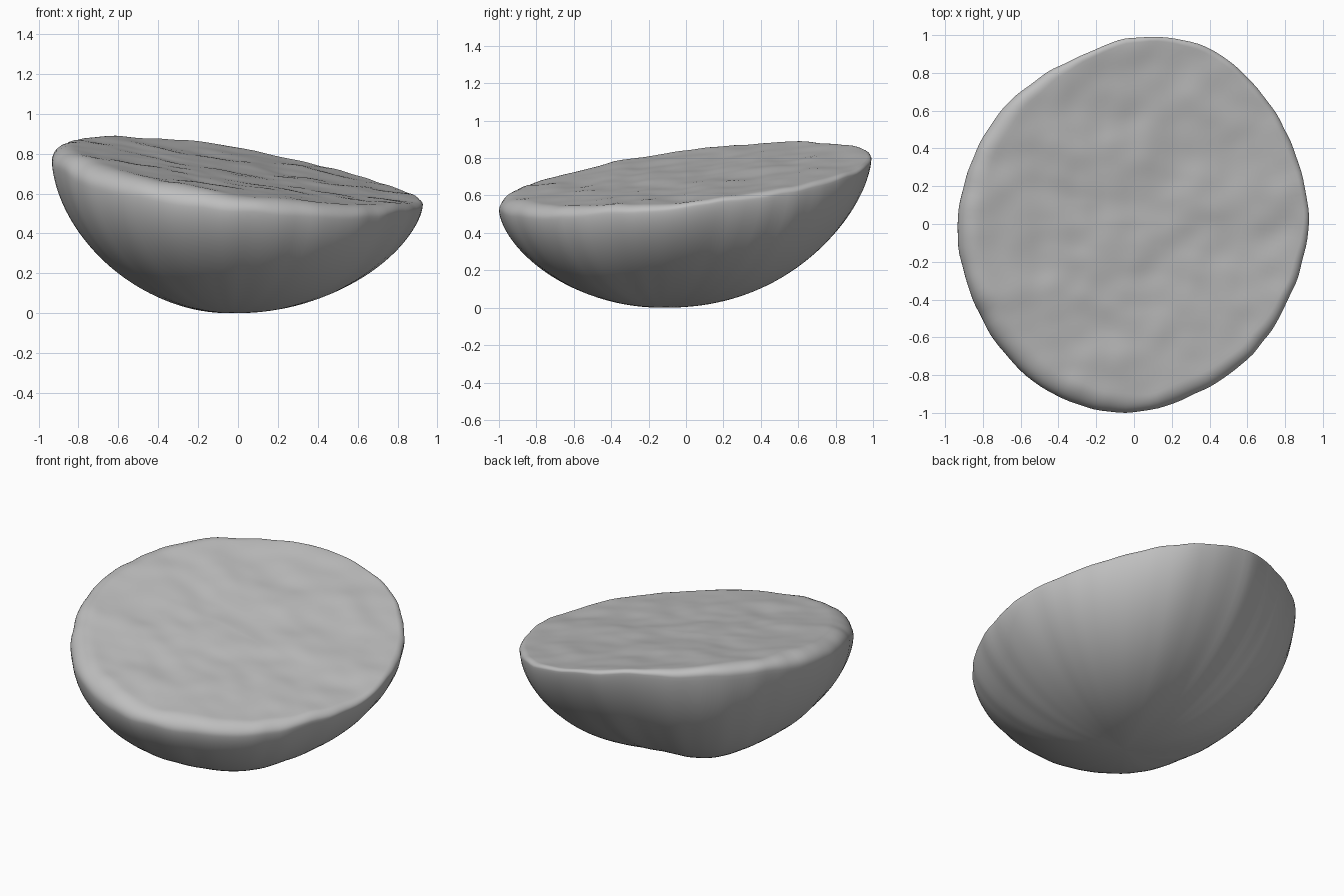
import bpy, bmesh, math
from mathutils import Vector, noise

if "Cube" in bpy.data.objects:
    bpy.data.objects.remove(bpy.data.objects["Cube"], do_unlink=True)

SEGMENTS = 144
# Values at equal steps around the rim, starting at +x
RADII = [0.925, 0.93, 0.965, 1.01, 0.985, 0.925, 0.925, 0.92,
         0.935, 0.94, 0.97, 0.998, 0.996, 0.953, 0.927, 0.91]
LIP = [0.025, 0.03, 0.02, 0.06, 0.09, 0.1, 0.075, 0.05]
FLATNESS = [2.0, 2.3, 2.0, 2.3, 2.0, 1.95, 2.0, 2.3]
FULLNESS = [0.65, 0.6, 0.64, 0.54, 0.6, 0.57, 0.63, 0.6]
LOWEST = Vector((-0.03, -0.12, 0))


def around(values, angle):
    """Smooth closed curve through values spaced evenly around the rim."""
    n = len(values)
    f = angle / math.tau * n
    i, t = int(f), f - int(f)
    a, b, c, d = (values[(i + k) % n] for k in (-1, 0, 1, 2))
    return b + 0.5 * t * (c - a + t * (2*a - 5*b + 4*c - d + t * (3*(b - c) + d - a)))


def top_height(x, y):
    """Tilted, lightly dented and dished cut face."""
    dents = noise.noise(Vector((x * 3, y * 4, 2))) + 0.5 * noise.noise(Vector((x * 7, y * 8, 5)))
    return 0.70 - 0.16 * x + 0.12 * y + 0.012 * (y - x) ** 2 + 0.012 * dents


rim = []
for s in range(SEGMENTS):
    angle = math.tau * s / SEGMENTS
    r = around(RADII, angle)
    x, y = r * math.cos(angle), r * math.sin(angle)
    r += 0.007 * noise.noise(Vector((x * 8, y * 8, 0)))
    x, y = r * math.cos(angle), r * math.sin(angle)
    lip = around(LIP, angle) * (1 + 0.2 * noise.noise(Vector((x * 5, y * 5, 9))))
    rim.append((x, y, r, lip, around(FLATNESS, angle), around(FULLNESS, angle)))

rings = []
# Rounded underside, from the lowest point out to the rim
for k in range(1, 41):
    spread = math.sin(math.pi / 2 * k / 40)
    ring = []
    for x, y, r, lip, flat, full in rim:
        p = LOWEST.lerp(Vector((x, y, 0)), spread)
        rise = 1 - max(0, 1 - spread ** flat) ** full
        p.z = (top_height(x, y) - lip) * rise
        ring.append(p)
    rings.append(ring)

# Soft lip rolling over onto the cut face
for k in range(1, 11):
    t = math.pi / 2 * k / 10
    ring = []
    for x, y, r, lip, flat, full in rim:
        f = 1 - 1.3 * lip * (1 - math.cos(t)) / r
        ring.append(Vector((x * f, y * f, top_height(x * f, y * f) - lip * (1 - math.sin(t)))))
    rings.append(ring)

# Cut face, inward to its middle
for k in range(1, 36):
    ring = []
    for x, y, r, lip, flat, full in rim:
        f = (1 - 1.3 * lip / r) * (1 - k / 36)
        ring.append(Vector((x * f, y * f, top_height(x * f, y * f))))
    rings.append(ring)

bm = bmesh.new()
loops = [[bm.verts.new(p) for p in ring] for ring in rings]
bottom = bm.verts.new(LOWEST)
middle = bm.verts.new((0, 0, top_height(0, 0)))
for s in range(SEGMENTS):
    n = (s + 1) % SEGMENTS
    bm.faces.new((bottom, loops[0][n], loops[0][s]))
    bm.faces.new((middle, loops[-1][s], loops[-1][n]))
    for lower, upper in zip(loops, loops[1:]):
        bm.faces.new((lower[s], lower[n], upper[n], upper[s]))
bmesh.ops.recalc_face_normals(bm, faces=bm.faces)

mesh = bpy.data.meshes.new("half_stone")
bm.to_mesh(mesh)
bm.free()
stone = bpy.data.objects.new("half_stone", mesh)
bpy.context.collection.objects.link(stone)

# Plain grey stone
grey = bpy.data.materials.new("stone_grey")
grey.use_nodes = True
colour = (0.52, 0.52, 0.52, 1)
grey.diffuse_color = colour
grey.node_tree.nodes["Principled BSDF"].inputs["Base Color"].default_value = colour
mesh.materials.append(grey)

bpy.ops.object.select_all(action='DESELECT')
stone.select_set(True)
bpy.context.view_layer.objects.active = stone
bpy.ops.object.shade_smooth_by_angle(angle=math.radians(50))
